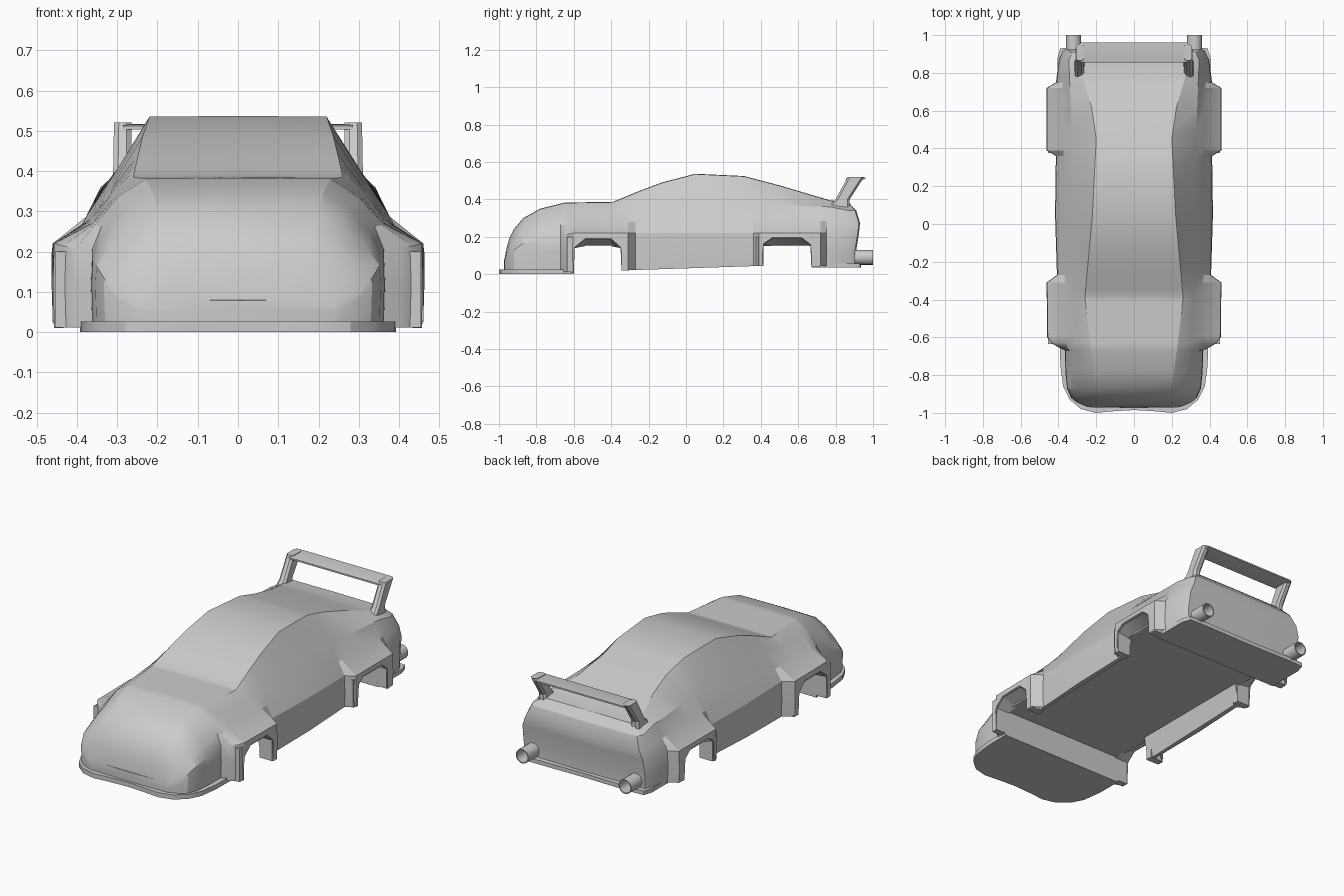
import bpy, bmesh, math
from mathutils import Vector

if "Cube" in bpy.data.objects:
    bpy.data.objects.remove(bpy.data.objects["Cube"])


def make(name, verts, faces, smooth=25):
    bm = bmesh.new()
    vs = [bm.verts.new(v) for v in verts]
    for f in faces:
        bm.faces.new([vs[i] for i in f])
    bmesh.ops.remove_doubles(bm, verts=bm.verts, dist=0.0005)
    bmesh.ops.recalc_face_normals(bm, faces=bm.faces)
    me = bpy.data.meshes.new(name)
    bm.to_mesh(me)
    bm.free()
    ob = bpy.data.objects.new(name, me)
    bpy.context.collection.objects.link(ob)
    bpy.ops.object.select_all(action='DESELECT')
    bpy.context.view_layer.objects.active = ob
    ob.select_set(True)
    bpy.ops.object.shade_smooth_by_angle(angle=math.radians(smooth))
    return ob


def loft(name, rings, closed=False, caps=False):
    n = len(rings[0])
    m = n if closed else n - 1
    faces = [(r * n + i, r * n + (i + 1) % n, (r + 1) * n + (i + 1) % n, (r + 1) * n + i)
             for r in range(len(rings) - 1) for i in range(m)]
    if caps:
        faces += [tuple(range(n)), tuple(range((len(rings) - 1) * n, len(rings) * n))]
    return make(name, [p for ring in rings for p in ring], faces)


def box(name, x, y, z):
    return loft(name, [[(a, y[0], z[0]), (a, y[1], z[0]), (a, y[1], z[1]), (a, y[0], z[1])]
                       for a in x], True, True)


def curve(*keys):
    """Piecewise linear function through (position, value) keys."""
    def f(t):
        if t <= keys[0][0]:
            return keys[0][1]
        for (a, va), (b, vb) in zip(keys, keys[1:]):
            if t <= b:
                return va + (vb - va) * (t - a) / (b - a)
        return keys[-1][1]
    return f


# Curves along the length that control the body section
top = curve((-.97, .08), (-.962, .13), (-.945, .19), (-.92, .24), (-.87, .30), (-.78, .35),
            (-.65, .383), (-.39, .387), (-.25, .445), (-.13, .49), (.05, .537), (.31, .525),
            (.5, .475), (.77, .395), (.87, .385))
roof_x = curve((-.97, .16), (-.87, .2), (-.65, .23), (-.39, .26), (.05, .22), (.45, .2),
               (.62, .225), (.77, .27), (.87, .28))
belt_x = curve((-.97, .22), (-.87, .26), (-.65, .30), (-.39, .315), (.05, .315), (.5, .33), (.87, .345))
belt_z = curve((-.97, .072), (-.945, .165), (-.92, .21), (-.87, .265), (-.78, .31), (-.65, .335),
               (-.39, .345), (.05, .38), (.5, .37), (.77, .36), (.87, .34))
side_x = curve((-.97, .24), (-.945, .30), (-.92, .33), (-.85, .36), (-.67, .362), (-.65, .385),
               (-.27, .395), (.05, .405), (.4, .40), (.75, .40), (.87, .39))
side_z = curve((-.97, .06), (-.92, .13), (-.87, .165), (-.7, .2), (-.6, .22), (.87, .22))
flare = curve((-.66, 0), (-.63, .05), (-.6, .07), (-.31, .066), (-.27, .01), (.05, .01),
              (.36, .01), (.39, .06), (.72, .06), (.75, .01), (.87, .005))
bottom = curve((-.97, .02), (-.6, .01), (-.595, .14), (-.54, .185), (-.4, .185), (-.35, .14),
               (-.345, .02), (.41, .045), (.415, .16), (.46, .19), (.62, .19), (.665, .155),
               (.67, .04), (.87, .05))


def section(y):
    t, bx, bz, sx, sz, fl = top(y), belt_x(y), belt_z(y), side_x(y), side_z(y), flare(y)
    low = bottom(y)
    return [(0, t), (roof_x(y), t - .002), (bx, bz),
            (sx + (bx - sx) * .35, sz + (bz - sz) * .45), (sx + fl, sz),
            (sx + fl + .003, max(min(.12, sz - .01), low + .005)), (sx + fl, low)]


def ring(points):
    """Full cross-section from a half one given as (x, y, z)."""
    return [(-x, y, z) for x, y, z in reversed(points[1:])] + points


# Main body shell: nose cap, sections, then curved tail panel
stations = [-.97, -.962, -.945, -.92, -.87, -.78, -.67, -.65, -.63, -.6, -.595, -.54, -.4, -.39,
            -.35, -.345, -.31, -.27, -.25, -.13, .05, .2, .31, .36, .39, .41, .415, .46, .5,
            .62, .665, .67, .72, .75, .77, .87]
tail_y = curve((.05, .91), (.17, .908), (.25, .935), (.33, .92), (.383, .87))
rings = [ring([(0, -.974, z) for x, z in section(-.97)])]
rings += [ring([(x, y, z) for x, z in section(y)]) for y in stations]
end = section(.87)
rings += [ring([(x * .95, tail_y(z) - .006, z) for x, z in end]),
          ring([(0, tail_y(z), z) for x, z in end])]
loft("body_shell", rings)


# Front splitter and rear diffuser plates
def plate(name, half, z0, z1):
    outline = half + [(-x, y) for x, y in reversed(half) if x]
    loft(name, [[(x, y, z) for x, y in outline] for z in (z0, z1)], True, True)


plate("front_splitter", [(0, -.985), (.12, -.992), (.2, -1.0), (.28, -.98), (.34, -.93), (.375, -.86),
                         (.39, -.75), (.392, -.6)], 0, .026)
plate("rear_diffuser", [(0, .93), (.3, .935), (.39, .93), (.405, .88), (.405, .67)], .035, .058)

# Underbody floor and bumper bulkheads
box("floor", (-.39, .39), (-.6, .67), (.15, .16))
box("front_bulkhead", (-.385, .385), (-.612, -.6), (.01, .155))
box("rear_bulkhead", (-.395, .395), (.67, .682), (.04, .155))

for side, s in (("left", -1), ("right", 1)):
    # Flare legs beside each wheel opening
    for n, (y0, y1, z0) in enumerate([(-.635, -.6, .012), (-.345, -.305, .02),
                                      (.375, .414, .045), (.671, .715, .04)]):
        box(f"{side}_flare_leg_{n + 1}", (s * .375, s * .454), (y0, y1), (z0, .2))
    # Wheel arch liners
    for end_name, ys in (("front", (-.595, -.54, -.4, -.35)), ("rear", (.415, .46, .62, .665))):
        loft(f"{side}_{end_name}_arch_liner",
             [[(s * .455, y, bottom(y)), (s * .37, y, min(bottom(y), .15))] for y in ys])
    # Side skirts with a sloped inner face
    loft(f"{side}_skirt", [[(s * (side_x(y) + .008), y, bottom(y)), (s * .385, y, bottom(y)),
                            (s * .36, y, .155), (s * side_x(y), y, .155)]
                           for y in (-.344, .05, .409)], True, True)
    # Wing posts leaning backward
    post = []
    for y0, y1, z, x0, x1 in ((.76, .875, .36, .26, .315), (.80, .875, .40, .265, .31),
                              (.865, .952, .52, .265, .308)):
        c = .012
        post.append([(s * x, y, z) for x, y in
                     ((x0, y0 + c), (x0 + c, y0), (x1 - c, y0), (x1, y0 + c),
                      (x1, y1 - c), (x1 - c, y1), (x0 + c, y1), (x0, y1 - c))])
    loft(f"{side}_wing_post", post, True, True)
    # Hollow exhaust pipes
    pipe = [[(s * .32 + r * math.cos(a), y, .09 + r * math.sin(a))
             for a in (math.tau * i / 16 for i in range(16))]
            for r, y in ((.04, .85), (.04, 1.0), (.034, 1.0), (.034, .87))]
    loft(f"{side}_exhaust", pipe, True, True)

# Wing blade with a slight rear lip
blade = [(.855, .503), (.93, .503), (.96, .509), (.96, .517), (.87, .516), (.855, .512)]
loft("wing_blade", [[(x, y, z) for y, z in blade] for x in (-.285, .285)], True, True)
